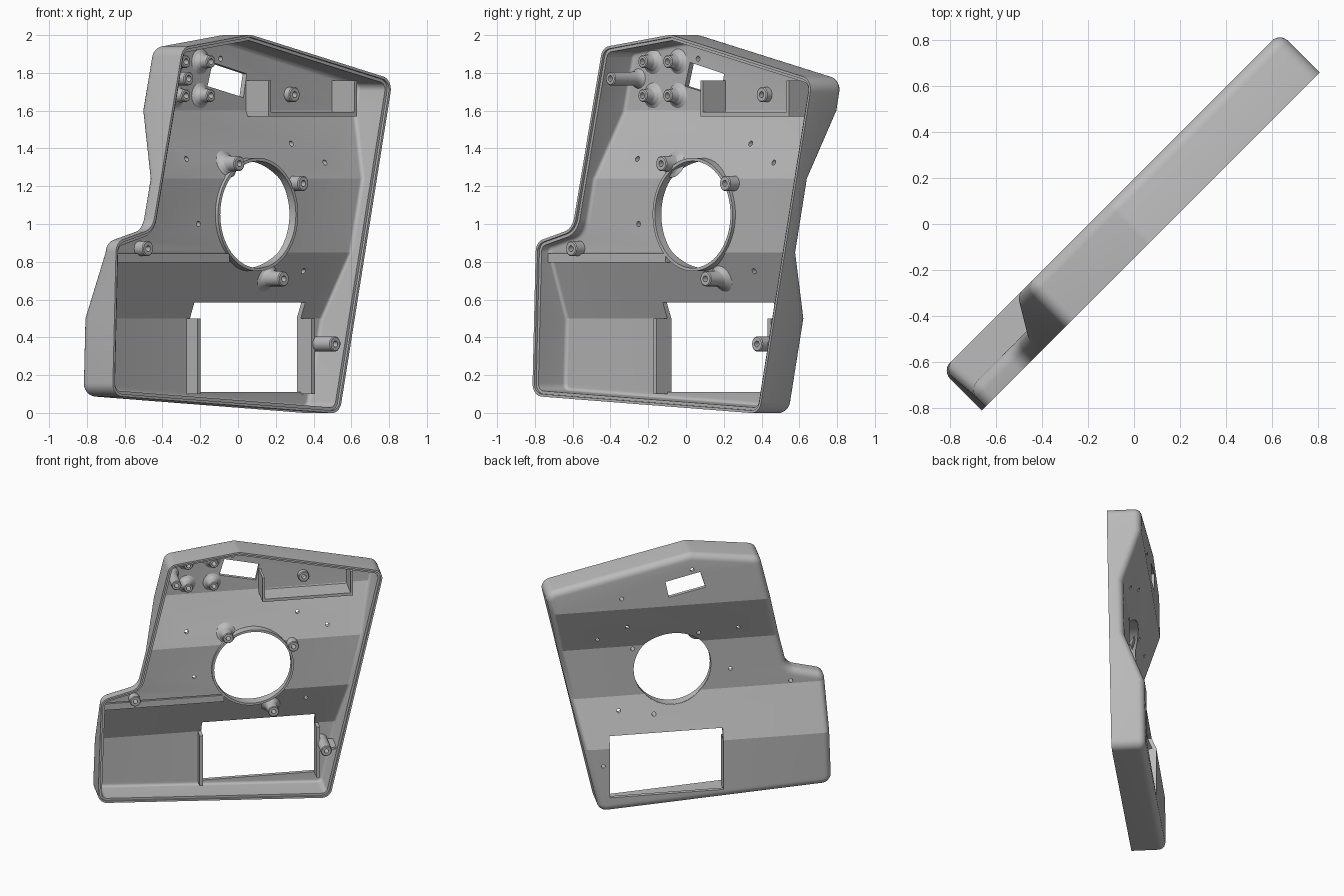
import bpy, bmesh, math
from mathutils import Vector

if "Cube" in bpy.data.objects:
    bpy.data.objects.remove(bpy.data.objects["Cube"])

# Panel coordinates: u across, z up, d depth (towards the open side).
RIM, WALL = 0.106, 0.03
LEVELS = [(-1, -0.14), (0.5, -0.14), (0.85, 0.0), (1.24, 0.0), (1.6, -0.14), (3, -0.14)]
OUTLINE = [(-1.045, 0.09), (0.655, -0.004), (1.052, 1.765), (-0.01, 2.002),
           (-0.52, 1.935), (-0.745, 0.975), (-1.018, 0.905)]

grey = bpy.data.materials.new("grey_plastic")
grey.diffuse_color = (0.5, 0.5, 0.5, 1)
grey.use_nodes = True
grey.node_tree.nodes["Principled BSDF"].inputs["Base Color"].default_value = grey.diffuse_color


def back(z):
    """Depth of the folded outer back at height z."""
    for (z0, d0), (z1, d1) in zip(LEVELS, LEVELS[1:]):
        if z <= z1:
            return d0 + (d1 - d0) * (z - z0) / (z1 - z0)


def orient(bm):
    """Make all faces of a closed body point outwards."""
    bm.normal_update()
    bmesh.ops.recalc_face_normals(bm, faces=bm.faces[:])
    if bm.calc_volume(signed=True) < 0:
        bmesh.ops.reverse_faces(bm, faces=bm.faces[:])


def finish(name, bm):
    orient(bm)
    me = bpy.data.meshes.new(name)
    bm.to_mesh(me)
    bm.free()
    ob = bpy.data.objects.new(name, me)
    bpy.context.collection.objects.link(ob)
    ob.rotation_euler.z = math.pi / 4
    me.materials.append(grey)
    return ob


def smooth(ob):
    bpy.ops.object.select_all(action='DESELECT')
    ob.select_set(True)
    bpy.context.view_layer.objects.active = ob
    bpy.ops.object.shade_smooth_by_angle(angle=math.radians(17))


def rounded(inset, n=8):
    """Outline with rounded corners, moved inwards by inset."""
    pts = [Vector(p) for p in OUTLINE]
    out = []
    for i, c in enumerate(pts):
        a = (c - pts[i - 1]).normalized()
        b = (pts[(i + 1) % len(pts)] - c).normalized()
        n1, n2 = Vector((a.y, -a.x)), Vector((b.y, -b.x))
        m = (n1 + n2) / (1 + n1.dot(n2))
        s = 1 if a.x * b.y - a.y * b.x > 0 else -1
        R = 0.07 if s > 0 else 0.1
        for k in range(n + 1):
            nn = n1.slerp(n2, k / n)
            out.append(c - s * R * m + s * (R - s * inset) * nn)
    return out


def solid(name, inset, r, floor, rim):
    """Closed body: rounded outline, filleted back following floor(z)."""
    bm = bmesh.new()
    n = 6
    rings = [(inset + r * (1 - math.sin(k / n * math.pi / 2)),
              r * (1 - math.cos(k / n * math.pi / 2))) for k in range(n + 1)] if r else [(inset, 0)]
    rings.append((inset, 1))
    loops = [[bm.verts.new((p.x, t, p.y)) for p in rounded(i)] for i, t in rings]
    for A, B in zip(loops, loops[1:]):
        for k in range(len(A)):
            bm.faces.new((A[k - 1], A[k], B[k], B[k - 1]))
    bm.faces.new(loops[0])
    bm.faces.new(loops[-1])
    bm.normal_update()
    for z, _ in LEVELS[1:-1]:
        bmesh.ops.bisect_plane(bm, geom=bm.verts[:] + bm.edges[:] + bm.faces[:],
                               dist=1e-5, plane_co=(0, 0, z), plane_no=(0, 0, 1))
    for v in bm.verts:
        t = v.co.y
        s = max(0, (t - r) / (1 - r))
        v.co.y = -((floor(v.co.z) + min(t, r)) * (1 - s) + rim * s)
    return finish(name, bm)


def prism(bm, poly, d0, d1):
    A, B = [[bm.verts.new((u, -d, z)) for u, z in poly] for d in (d0, d1)]
    for k in range(len(A)):
        bm.faces.new((A[k - 1], A[k], B[k], B[k - 1]))
    bm.faces.new(A)
    bm.faces.new(B)


def circle(u, z, r, n=24):
    return [(u + r * math.cos(k * math.tau / n), z + r * math.sin(k * math.tau / n)) for k in range(n)]


def box(name, u0, u1, z0, z1, d0, d1):
    bm = bmesh.new()
    prism(bm, [(u0, z0), (u1, z0), (u1, z1), (u0, z1)], d0, d1)
    return finish(name, bm)


def cut(ob, cutter):
    bpy.context.view_layer.update()
    bpy.context.view_layer.objects.active = ob
    mod = ob.modifiers.new("cut", 'BOOLEAN')
    mod.operation, mod.solver, mod.object = 'DIFFERENCE', 'EXACT', cutter
    bpy.ops.object.modifier_apply(modifier=mod.name)
    bpy.data.objects.remove(cutter)


def tube(name, u, z, profile, n=32):
    """Ring swept from (radius, depth, on_floor) points; floor points follow the back."""
    bm = bmesh.new()
    loops = []
    for r, d, on_floor in profile:
        loops.append([bm.verts.new((pu, -(d + (back(pz) if on_floor else 0)), pz))
                      for pu, pz in circle(u, z, r, n)])
    for A, B in zip(loops, loops[1:] + loops[:1]):
        for k in range(n):
            bm.faces.new((A[k - 1], A[k], B[k], B[k - 1]))
    smooth(finish(name, bm))


def boss(name, u, z, tip, r=0.04, flare=0.0):
    base = [(r + flare, 0.025, True), (r + flare * 0.45, 0.04, True), (r + flare * 0.12, 0.058, True),
            (r, 0.08, True)] if flare else [(r, 0.02, True)]
    tube(name, u, z, base + [(r, tip - 0.005, False), (r - 0.005, tip, False),
                             (0.016, tip, False), (0.016, 0.01, True)])


# Housing shell with a stepped rim
shell = solid("housing_shell", 0, 0.05, back, RIM)
cut(shell, solid("inner_cutter", WALL, 0.02, lambda z: back(z) + WALL, 0.2))
cut(shell, solid("rim_step_cutter", 0.014, 0, lambda z: 0.092, 0.21))

# Screw bosses: u, z, tip depth, radius, flare
BOSSES = [(-0.767, 0.87, 0.095, 0.04, 0), (-0.088, 1.32, 0.1, 0.04, 0.035),
          (0.39, 1.215, 0.1, 0.04, 0), (0.244, 0.71, 0.1, 0.04, 0.035),
          (0.63, 0.365, 0.1, 0.04, 0), (-0.467, 1.77, 0.1, 0.036, 0.02),
          (0.495, 1.685, -0.07, 0.04, 0)]
BOSSES += [(u, z, -0.03, 0.034, 0.04) for u in (-0.357, -0.17) for z in (1.68, 1.86)]

# Openings: large window, round hole, slanted slot, screw holes
bm = bmesh.new()
prism(bm, [(-0.25, 0.11), (0.58, 0.11), (0.58, 0.585), (-0.25, 0.585)], -0.3, 0.08)
prism(bm, circle(0.10, 1.05, 0.285, 64), -0.3, 0.08)
prism(bm, [(-0.118, 1.73), (0.15, 1.67), (0.175, 1.795), (-0.08, 1.855)], -0.3, 0.0)
for u, z in [(-0.02, 1.875), (-0.375, 1.345), (0.442, 1.425), (0.654, 1.325), (-0.325, 1.0), (0.5, 0.75)]:
    prism(bm, circle(u, z, 0.014, 16), -0.3, 0.06)
for u, z, tip, r, flare in BOSSES[:5] + BOSSES[6:7]:
    prism(bm, circle(u, z, 0.015, 16), -0.3, 0.06)
cut(shell, finish("opening_cutter", bm))
smooth(shell)

for i, (u, z, tip, r, flare) in enumerate(BOSSES):
    boss(f"screw_boss_{i + 1}", u, z, tip, r, flare)

# Collar around the round hole
tube("hole_collar", 0.10, 1.05, [(0.3, 0.01, True), (0.3, 0.05, False), (0.283, 0.05, False),
                                 (0.283, 0.002, True)], 64)

# Flanges beside the window
box("window_flange_left", -0.275, -0.25, 0.1, 0.5, -0.13, -0.03)
box("window_flange_right", 0.58, 0.605, 0.1, 0.5, -0.13, -0.03)

# Upper tray
box("tray_shelf", 0.17, 0.83, 1.57, 1.592, -0.115, 0.06)
box("tray_side_left", 0.17, 0.186, 1.57, 1.76, -0.12, 0.06)
box("tray_side_right", 0.814, 0.83, 1.57, 1.76, -0.12, 0.06)

# Ledge along the shoulder, and rib holding the lower boss
box("shoulder_ledge", -0.99, -0.11, 0.795, 0.845, 0.01, 0.045)
box("boss_rib", 0.66, 0.715, 0.357, 0.373, -0.09, 0.06)
